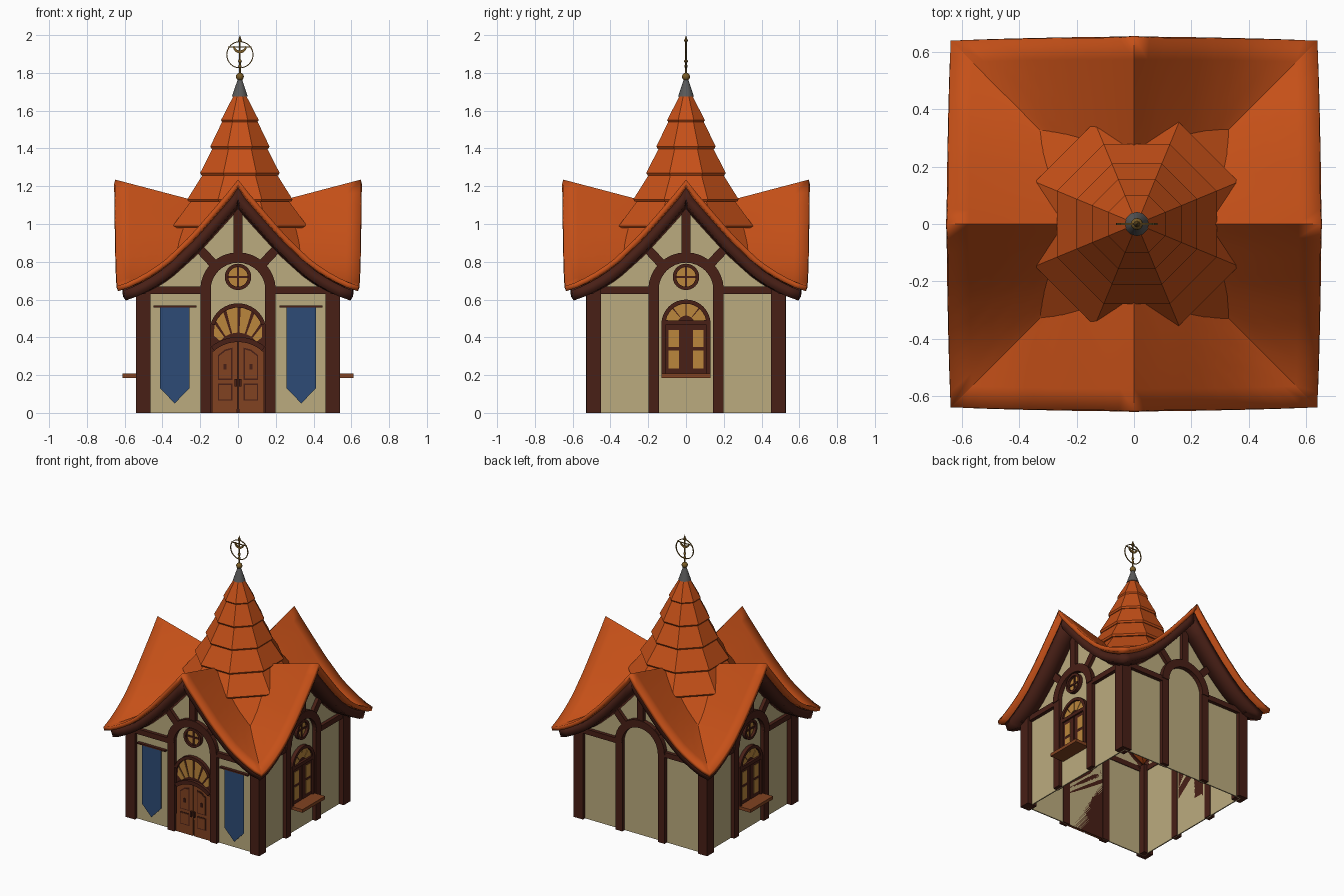
import bpy, bmesh, math
from mathutils import Matrix, Vector

if "Cube" in bpy.data.objects:
    bpy.data.objects.remove(bpy.data.objects["Cube"])

def material(name, r, g, b):
    m = bpy.data.materials.new(name)
    m.diffuse_color = (r, g, b, 1)
    m.use_nodes = True
    m.node_tree.nodes["Principled BSDF"].inputs["Base Color"].default_value = m.diffuse_color
    return m

CREAM = material("plaster", .50, .41, .21)
ROOF = material("roof_orange", .56, .08, .009)
DARK = material("dark_timber", .065, .014, .008)
WOOD = material("door_wood", .22, .055, .015)
GOLD = material("amber_glass", .50, .24, .045)
BRASS = material("brass", .20, .11, .02)
BLUE = material("banner_blue", .026, .07, .18)
GREY = material("lead_grey", .10, .10, .10)
ALL = (0, 1, 2, 3)      # front, right, back, left

def finish(name, bm, mat, smooth=False):
    me = bpy.data.meshes.new(name)
    bm.to_mesh(me)
    bm.free()
    ob = bpy.data.objects.new(name, me)
    bpy.context.collection.objects.link(ob)
    me.materials.append(mat)
    if smooth:
        bpy.ops.object.select_all(action='DESELECT')
        bpy.context.view_layer.objects.active = ob
        ob.select_set(True)
        bpy.ops.object.shade_smooth_by_angle(angle=math.radians(30))
    return ob

def build(name, polys, d0, d1, mat, sides=(0,)):
    """Extrude (x, z) outlines between two distances from the centre, on the chosen sides."""
    bm = bmesh.new()
    for k in sides:
        rot = Matrix.Rotation(k * math.pi / 2, 3, 'Z')
        for p in polys:
            a = [bm.verts.new(rot @ Vector((x, -d0, z))) for x, z in p]
            b = [bm.verts.new(rot @ Vector((x, -d1, z))) for x, z in p]
            bm.faces.new(a)
            bm.faces.new(b[::-1])
            for i in range(len(p)):
                j = (i + 1) % len(p)
                bm.faces.new((a[j], a[i], b[i], b[j]))
    bmesh.ops.recalc_face_normals(bm, faces=bm.faces)
    return finish(name, bm, mat)

def rect(x0, x1, z0, z1):
    return [(x0, z0), (x1, z0), (x1, z1), (x0, z1)]

def arc(cx, cz, r, a0, a1, n=16):
    return [(cx + r * math.cos(math.radians(a0 + (a1 - a0) * i / n)),
             cz + r * math.sin(math.radians(a0 + (a1 - a0) * i / n))) for i in range(n + 1)]

def band(cx, cz, r0, r1, a0, a1, n=16):
    """Ring sector as a list of quads."""
    i, o = arc(cx, cz, r0, a0, a1, n), arc(cx, cz, r1, a0, a1, n)
    return [[i[k], o[k], o[k + 1], i[k + 1]] for k in range(n)]

def both(polys):
    return polys + [[(-x, z) for x, z in p] for p in polys]

# Roof height: concave gable profile, ridge sagging towards the middle
PROFILE = [(0, 1.235), (.06, 1.16), (.12, 1.09), (.25, .94), (.39, .805), (.46, .757),
           (.52, .722), (.58, .692), (.65, .668)]

def roof_z(x, d):
    x = min(abs(x), .65)
    for (xa, za), (xb, zb) in zip(PROFILE, PROFILE[1:]):
        if x <= xb:
            z = za + (zb - za) * (x - xa) / (xb - xa)
            break
    return z - .1 * (.65 - d) / .38 * (1 - x / .65)

def roof_sheet(name, d0, d1, drop, thick, mat, n=12, rows=8):
    bm = bmesh.new()
    for k in ALL:
        rot = Matrix.Rotation(k * math.pi / 2, 3, 'Z')
        grid = []
        for i in range(rows + 1):
            d = d0 + (d1 - d0) * i / rows
            row = []
            for j in range(-n, n + 1):
                t = j / n
                e = d * (1 - .015 * t * t)
                row.append(bm.verts.new(rot @ Vector((t * e, -e, roof_z(t * e, e) - drop))))
            grid.append(row)
        for i in range(rows):
            for j in range(2 * n):
                bm.faces.new((grid[i][j], grid[i + 1][j], grid[i + 1][j + 1], grid[i][j + 1]))
    bmesh.ops.remove_doubles(bm, verts=bm.verts, dist=.0005)
    ob = finish(name, bm, mat, True)
    s = ob.modifiers.new("thickness", 'SOLIDIFY')
    s.thickness, s.offset = thick, -1

roof_sheet("cross_gable_roof", .05, .65, 0, .028, ROOF)
roof_sheet("gable_rake_boards", .50, .615, .035, .055, DARK, rows=2)

# Walls with gable tops
top = [(x / 20 * .5, roof_z(x / 20 * .5, .5) - .07) for x in range(20, -21, -1)]
build("gable_walls", [[(-.5, 0), (.5, 0)] + top], .495, .503, CREAM, ALL)

# Timber framing
bm = bmesh.new()
for sx in (-1, 1):
    for sy in (-1, 1):
        bmesh.ops.create_cube(bm, size=1, matrix=Matrix.Translation((sx * .502, sy * .488, .335))
                              @ Matrix.Diagonal((.075, .078, .67, 1)))
finish("corner_posts", bm, DARK)
build("inner_posts", both([rect(.143, .198, 0, .66)]), .49, .53, DARK, ALL)
build("eave_beams", both([rect(.198, .56, .63, .668)]), .49, .528, DARK, ALL)
build("wall_arches", band(0, .65, .145, .2, 0, 180), .49, .535, DARK, ALL)
build("king_posts", [rect(-.025, .025, .84, 1.13)], .49, .53, DARK, ALL)
c, s = math.cos(math.radians(47)), math.sin(math.radians(47))
brace = [(r * c - w * s, .65 + r * s + w * c) for r, w in ((.19, -.024), (.31, -.024), (.31, .024), (.19, .024))]
build("gable_braces", both([brace]), .49, .528, DARK, ALL)

# Round windows on front and both sides
WIN = (0, 1, 3)
build("round_window_glass", [arc(0, .72, .06, 0, 345, 23)], .495, .512, GOLD, WIN)
build("round_window_rings", band(0, .72, .052, .07, 0, 360, 24), .495, .53, DARK, WIN)
build("round_window_bars", [rect(-.006, .006, .665, .775), rect(-.055, .055, .714, .726)], .5, .518, DARK, WIN)

# Front door with fan light
build("door_backing", [[(-.145, 0), (.145, 0)] + arc(0, .43, .148, 12, 168)], .495, .508, DARK)
fan = []
for i in range(6):
    a0, a1 = 38 + i * 17.6, 38 + i * 17.6 + 13.5
    p = [(.125, a0), (.26 * math.sin(math.radians(a0)), a0), (.26 * math.sin(math.radians(a1)), a1), (.125, a1)]
    fan.append([(r * math.cos(math.radians(a)), .30 + r * math.sin(math.radians(a))) for r, a in p])
build("fan_light_glass", fan, .5, .514, GOLD)
build("fan_light_arch", band(0, .43, .128, .15, 16, 164), .5, .53, DARK)
build("door_head_arch", band(0, .18, .195, .222, 50, 130), .5, .53, DARK)
leaf = [(.004, 0), (.138, 0)] + arc(0, .18, .197, 46, 89, 6)
build("door_leaves", both([leaf]), .5, .516, WOOD)
up = [(.03, .175), (.107, .175), (.107, .305), (.07, .335), (.03, .345)]
inn = [(.037, .182), (.1, .182), (.1, .301), (.067, .327), (.037, .336)]
build("door_panel_grooves", both([up, rect(.03, .107, .065, .155)]), .5, .518, DARK)
build("door_panels", both([inn, rect(.037, .1, .072, .148)]), .5, .521, WOOD)
build("door_peepholes", both([rect(.06, .076, .23, .26)]), .5, .524, DARK)
build("door_handles", both([rect(.006, .018, .14, .18)]), .5, .53, DARK)

# Arched side windows
SIDE = (1, 3)
build("window_backing", [[(-.13, .19), (.13, .19)] + arc(0, .47, .13, 0, 180)], .495, .512, DARK, SIDE)
build("window_frame", band(0, .47, .108, .13, 0, 180) + [rect(-.13, -.108, .19, .47),
      rect(.108, .13, .19, .47), rect(-.13, .13, .465, .49)], .495, .53, DARK, SIDE)
build("window_leaves", both([rect(.004, .108, .205, .465)]), .495, .518, DARK, SIDE)
build("window_panes", both([rect(.038, .092, .35, .44), rect(.038, .092, .235, .33)]), .5, .521, GOLD, SIDE)
wedges = []
for i in range(4):
    a = 12 + i * 40
    wedges.append(arc(0, .47, .108, a, a + 36, 4) + arc(0, .47, .045, a + 36, a, 4))
build("window_fan_glass", wedges, .5, .517, GOLD, SIDE)
build("window_sills", [rect(-.13, .13, .185, .208)], .5, .612, WOOD, SIDE)

# Banners
build("banners", both([[(.258, .56), (.258, .13), (.335, .05), (.412, .13), (.412, .56)]]), .517, .522, BLUE)
build("banner_rods", both([rect(.22, .447, .558, .568)]), .505, .528, DARK)

# Octagonal tiered spire, each tier overhanging the one below
CX = .01
def ring(bm, r, z):
    return [bm.verts.new((CX + r * math.cos(math.pi * (i + .5) / 4), r * math.sin(math.pi * (i + .5) / 4), z))
            for i in range(8)]

bm = bmesh.new()
TIERS = [(1.69, .03, 1.55, .108), (1.56, .092, 1.41, .17), (1.42, .145, 1.27, .228),
         (1.28, .20, 1.13, .302), (1.14, .265, .99, .385)]
for zt, rt, zb, rb in TIERS:
    loops = [ring(bm, rt, zt), ring(bm, rb, zb), ring(bm, rb - .008, zb - .012)]
    for a, b in zip(loops, loops[1:]):
        for i in range(8):
            j = (i + 1) % 8
            bm.faces.new((b[i], b[j], a[j], a[i]))
    bm.faces.new(loops[0])
    bm.faces.new(loops[-1][::-1])
finish("spire_tiers", bm, ROOF)

# Spire skirt running down into the roof valleys
bm = bmesh.new()
ring(bm, .335, .99)
ring(bm, .385, .89)
for sx in (-1, 1):
    for sy in (-1, 1):
        bm.verts.new((sx * .35, sy * .35, .79))
bmesh.ops.convex_hull(bm, input=bm.verts)
finish("spire_skirt", bm, ROOF)

# Finial: lead cap, brass balls, rod, ring and crescent
def cone(name, r0, r1, z0, z1, mat, n=12):
    bm = bmesh.new()
    bmesh.ops.create_cone(bm, cap_ends=True, segments=n, radius1=r0, radius2=r1, depth=z1 - z0,
                          matrix=Matrix.Translation((CX, 0, (z0 + z1) / 2)))
    finish(name, bm, mat, True)

cone("spire_cap", .042, .01, 1.675, 1.77, GREY)
cone("finial_rod", .005, .004, 1.76, 1.97, BRASS, 8)
cone("finial_point", .012, 0, 1.965, 2.0, BRASS, 8)
for name, z, r in (("finial_ball", 1.78, .021), ("finial_bead_low", 1.835, .009), ("finial_bead_high", 1.862, .01)):
    bm = bmesh.new()
    bmesh.ops.create_uvsphere(bm, u_segments=12, v_segments=8, radius=r, matrix=Matrix.Translation((CX, 0, z)))
    finish(name, bm, BRASS, True)
build("finial_ring", band(CX, 1.896, .067, .072, 0, 360, 32), -.003, .003, BRASS)
build("finial_crescent", [arc(CX, 1.94, .036, 180, 360) + arc(CX, 1.95, .031, 345, 195)], -.004, .004, BRASS)
build("finial_bar", [rect(CX - .062, CX + .062, 1.935, 1.940)], -.003, .003, BRASS)
